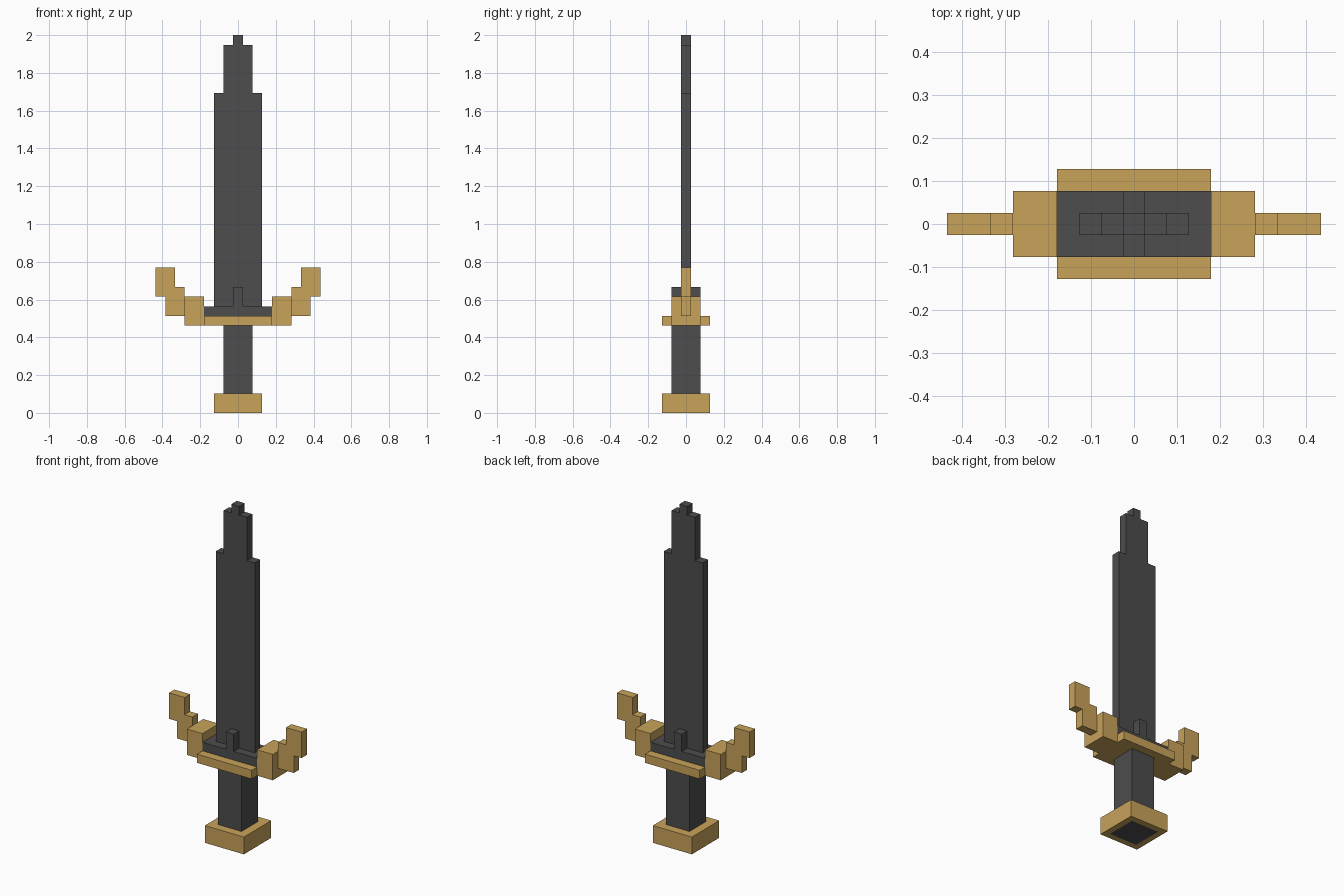
import bpy, bmesh

if "Cube" in bpy.data.objects:
    bpy.data.objects.remove(bpy.data.objects["Cube"])

U = 2 / 39  # one block unit


def material(name, rgb):
    m = bpy.data.materials.new(name)
    m.diffuse_color = (*rgb, 1)
    m.use_nodes = True
    m.node_tree.nodes["Principled BSDF"].inputs["Base Color"].default_value = m.diffuse_color
    return m


DARK = material("dark steel", (0.074, 0.074, 0.074))
GOLD = material("gold", (0.578, 0.366, 0.102))


def prism(name, profile, half_depth, mat, mirror=False):
    """Extrude an x-z outline (block units) along y, centred on y = 0."""
    bm = bmesh.new()
    face = bm.faces.new([bm.verts.new((x * U, -half_depth * U, z * U)) for x, z in profile])
    ext = bmesh.ops.extrude_face_region(bm, geom=[face])
    verts = [v for v in ext["geom"] if isinstance(v, bmesh.types.BMVert)]
    bmesh.ops.translate(bm, verts=verts, vec=(0, 2 * half_depth * U, 0))
    bmesh.ops.recalc_face_normals(bm, faces=bm.faces[:])
    mesh = bpy.data.meshes.new(name)
    bm.to_mesh(mesh)
    bm.free()
    mesh.materials.append(mat)
    obj = bpy.data.objects.new(name, mesh)
    bpy.context.collection.objects.link(obj)
    if mirror:
        mod = obj.modifiers.new("mirror", 'MIRROR')
        mod.use_axis[0] = True
    return obj


def symmetric(right):
    """Complete a right-hand outline with its mirrored left half."""
    return right + [(-x, z) for x, z in reversed(right)]


def box(x0, x1, z0, z1):
    return [(x0, z0), (x1, z0), (x1, z1), (x0, z1)]


# pommel with the grip end showing as an inset square underneath
pommel = prism("pommel", box(-2.5, 2.5, 0, 2), 2.5, GOLD)
pommel.data.materials.append(DARK)
bm = bmesh.new()
bm.from_mesh(pommel.data)
bottom = min(bm.faces, key=lambda f: f.calc_center_median().z)
bmesh.ops.inset_region(bm, faces=[bottom], thickness=U)
bottom.material_index = 1
bm.to_mesh(pommel.data)
bm.free()

# grip
prism("grip", box(-1.5, 1.5, 2, 9), 1.5, DARK)

# cross guard: plate, side blocks and stepped upturned horns
prism("guard_plate", box(-3.5, 3.5, 9, 10), 2.5, GOLD)
prism("guard_block", box(3.5, 5.5, 9, 12), 1.5, GOLD, mirror=True)
prism("guard_horn", [(5.5, 10), (7.5, 10), (7.5, 12), (8.5, 12), (8.5, 15),
                     (6.5, 15), (6.5, 13), (5.5, 13)], 0.5, GOLD, mirror=True)

# blade collar with its raised centre stud on both faces
prism("blade_collar", symmetric([(3.5, 10), (3.5, 11), (0.5, 11), (0.5, 13)]), 1.5, DARK)

# blade with stepped tip
prism("blade", symmetric([(2.5, 11), (2.5, 33), (1.5, 33), (1.5, 38),
                          (0.5, 38), (0.5, 39)]), 0.5, DARK)
